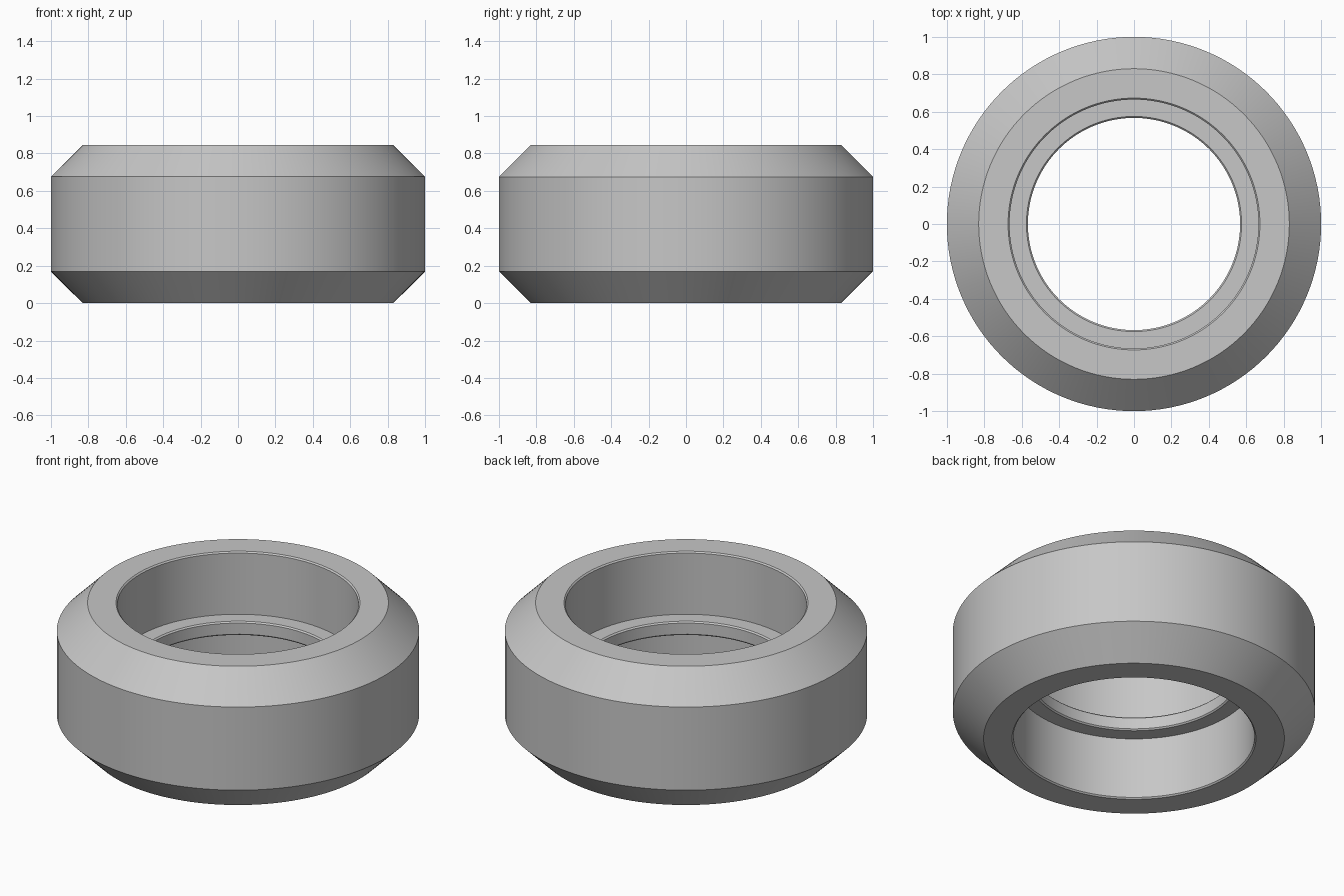
import bpy
import bmesh
import math

if "Cube" in bpy.data.objects:
    bpy.data.objects.remove(bpy.data.objects["Cube"], do_unlink=True)

SEGMENTS = 128
MID = 0.4225      # height of the symmetry plane
EASE = 0.008      # small edge break

# One plain grey for the whole part
grey = bpy.data.materials.new("plain grey")
grey.use_nodes = True
grey.diffuse_color = (0.57, 0.57, 0.57, 1)
grey.node_tree.nodes["Principled BSDF"].inputs["Base Color"].default_value = grey.diffuse_color


def lathe(name, profile, material):
    """Revolve a closed (radius, height) profile around z."""
    bm = bmesh.new()
    rings = []
    for i in range(SEGMENTS):
        a = 2 * math.pi * i / SEGMENTS
        rings.append([bm.verts.new((r * math.cos(a), r * math.sin(a), z)) for r, z in profile])
    n = len(profile)
    for i, ring in enumerate(rings):
        after = rings[(i + 1) % SEGMENTS]
        for j in range(n):
            k = (j + 1) % n
            bm.faces.new((ring[j], after[j], after[k], ring[k]))
    bmesh.ops.recalc_face_normals(bm, faces=bm.faces)
    mesh = bpy.data.meshes.new(name)
    bm.to_mesh(mesh)
    bm.free()
    mesh.materials.append(material)
    obj = bpy.data.objects.new(name, mesh)
    bpy.context.collection.objects.link(obj)
    return obj


# Upper half profile, measured from the mid plane: tread, bevel, rim, bore, inner rib
upper = [
    (1.0, 0.253),
    (0.83, MID),
    (0.665 + EASE, MID),
    (0.665, MID - EASE),
    (0.665, 0.042),
    (0.567 + EASE, 0.042),
    (0.567, 0.042 - EASE),
]
profile = [(r, MID + h) for r, h in upper] + [(r, MID - h) for r, h in reversed(upper)]
wheel = lathe("wheel_ring", profile, grey)

# Smooth round walls, crisp machined edges
bpy.ops.object.select_all(action="DESELECT")
wheel.select_set(True)
bpy.context.view_layer.objects.active = wheel
bpy.ops.object.shade_smooth_by_angle(angle=math.radians(30))
